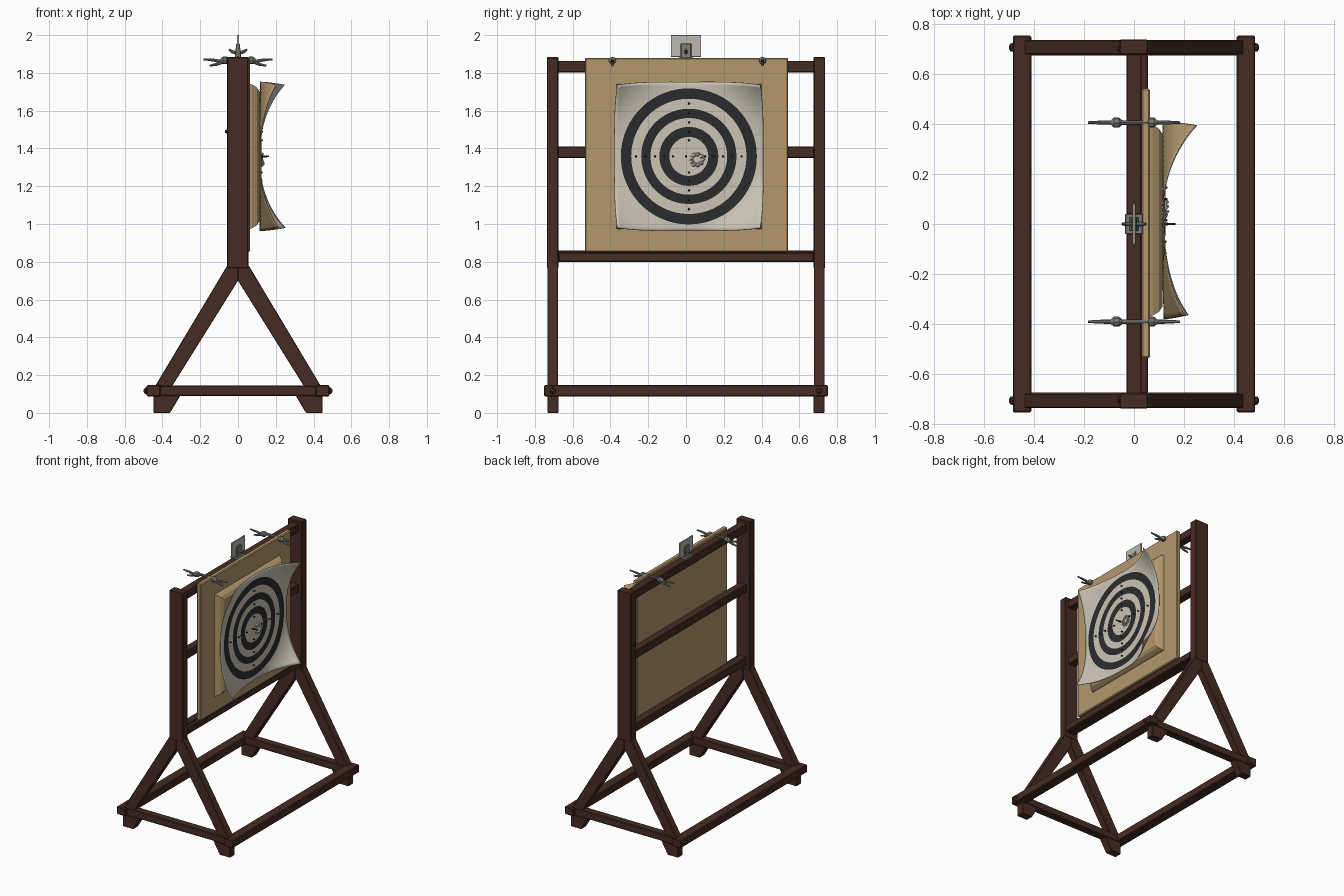
import bpy, bmesh, math, random
from mathutils import Vector

if "Cube" in bpy.data.objects:
    bpy.data.objects.remove(bpy.data.objects["Cube"])
random.seed(4)

def mat(name, c):
    m = bpy.data.materials.new(name)
    m.diffuse_color = (*c, 1)
    m.use_nodes = True
    m.node_tree.nodes["Principled BSDF"].inputs["Base Color"].default_value = m.diffuse_color
    return m

WOOD = mat("dark brown wood", (0.062, 0.025, 0.017))
TAN = mat("tan cardboard", (0.45, 0.31, 0.15))
PAPER = mat("off white paper", (0.60, 0.55, 0.46))
INK = mat("black ink", (0.022, 0.024, 0.026))
METAL = mat("grey metal", (0.20, 0.20, 0.18))
PLATE = mat("pale metal", (0.50, 0.48, 0.43))

def make(name, verts, faces, *mats, bevel=0, smooth=False):
    me = bpy.data.meshes.new(name)
    me.from_pydata(verts, [], faces)
    bm = bmesh.new()
    bm.from_mesh(me)
    bmesh.ops.recalc_face_normals(bm, faces=bm.faces)
    bm.to_mesh(me)
    bm.free()
    for m in mats:
        me.materials.append(m)
    ob = bpy.data.objects.new(name, me)
    bpy.context.collection.objects.link(ob)
    if bevel:
        b = ob.modifiers.new("bevel", 'BEVEL')
        b.width, b.segments = bevel, 1
    if smooth:
        for p in me.polygons:
            p.use_smooth = True
    return ob

def prism(name, pts, y0, y1, m, bevel=0.005):
    """Profile in x,z extruded along y."""
    n = len(pts)
    v = [(x, y0, z) for x, z in pts] + [(x, y1, z) for x, z in pts]
    f = [list(range(n)), list(range(n, 2 * n))]
    f += [[i, (i + 1) % n, n + (i + 1) % n, n + i] for i in range(n)]
    return make(name, v, f, m, bevel=bevel)

def box(name, x0, x1, y0, y1, z0, z1, m, bevel=0.005):
    return prism(name, [(x0, z0), (x1, z0), (x1, z1), (x0, z1)], y0, y1, m, bevel)

def rod(name, pts, radii, m, n=8):
    """Tube through points with a radius at each one."""
    pts = [Vector(p) for p in pts]
    v, f = [], []
    for i, p in enumerate(pts):
        d = (pts[min(i + 1, len(pts) - 1)] - pts[max(i - 1, 0)]).normalized()
        a = d.cross(Vector((0.1, 1, 0.05))).normalized()
        if a.length < 0.5:
            a = Vector((1, 0, 0))
        b = d.cross(a)
        for k in range(n):
            t = 2 * math.pi * k / n
            v.append(p + (a * math.cos(t) + b * math.sin(t)) * radii[i])
    for i in range(len(pts) - 1):
        for k in range(n):
            f.append([i * n + k, i * n + (k + 1) % n, (i + 1) * n + (k + 1) % n, (i + 1) * n + k])
    f += [list(range(n)), list(range(len(v) - n, len(v)))]
    return make(name, v, f, m)

# --- Wooden stand: two mirrored ends ---
for s in (-1, 1):
    side = "left" if s < 0 else "right"
    ys = lambda a, b: sorted((s * a, s * b))
    box(side + "_post", -0.058, 0.056, *ys(0.675, 0.737), 0.765, 1.885, WOOD)
    box(side + "_base_beam", -0.45, 0.45, *ys(0.673, 0.733), 0.09, 0.145, WOOD)
    for q in (-1, 1):
        prism(side + "_leg", [(q * 0.057, 0.78), (0, 0.78), (0, 0.70), (q * 0.35, 0.14),
                              (q * 0.44, 0.14)], *ys(0.678, 0.734), WOOD, 0.003)
        prism(side + "_foot", [(q * 0.447, 0), (q * 0.36, 0), (q * 0.305, 0.092),
                               (q * 0.447, 0.092)], *ys(0.675, 0.733), WOOD, 0.003)
        # bolt heads on the base corners
        rod("base_bolt", [(q * 0.48, s * 0.705, 0.117), (q * 0.492, s * 0.705, 0.117),
                          (q * 0.499, s * 0.705, 0.117)], [0.018, 0.016, 0.007], WOOD)
    rod("post_bolt", [(-0.055, s * 0.70, 1.49), (-0.068, s * 0.70, 1.49)], [0.012, 0.008], WOOD)
    # long base rails along y
    box(side + "_long_rail", *sorted((s * 0.41, s * 0.484)), -0.752, 0.752, 0.088, 0.147, WOOD)

# Cross rails between the posts
for nm, z in (("top_rail", 1.833), ("middle_rail", 1.38), ("bottom_rail", 0.83)):
    box(nm, -0.03, 0.03, -0.69, 0.69, z - 0.031, z + 0.031, WOOD)
box("board_ledge", 0.02, 0.056, -0.675, 0.675, 0.80, 0.85, WOOD)

# --- Cardboard backing ---
box("backing_board", 0.03, 0.064, -0.535, 0.54, 0.852, 1.88, TAN, 0.006)

# Raised padding that swells from the board to the paper
CY, CZ, H = 0.015, 1.358, 0.395
steps = [(0.060, 0.385), (0.075, 0.38), (0.10, 0.365), (0.113, 0.345)]
pv, pf = [], []
for x, h in steps:
    pv += [(x, CY + a * h, CZ + b * h) for a, b in ((-1, -1), (1, -1), (1, 1), (-1, 1))]
for i in range(len(steps) - 1):
    pf += [[i * 4 + k, i * 4 + (k + 1) % 4, i * 4 + 4 + (k + 1) % 4, i * 4 + 4 + k] for k in range(4)]
pf += [[0, 1, 2, 3], [12, 13, 14, 15]]
make("raised_padding", pv, pf, TAN)

# --- Paper target with curled corners ---
CURL = {(1, 1): 0.125, (-1, 1): 0.085, (1, -1): 0.13, (-1, -1): 0.10}

def paper_x(y, z):
    u, v = (y - CY) / H, (z - CZ) / H
    k = max(0, abs(u) + abs(v) - 1.05) / 0.95
    a = CURL[(1 if u >= 0 else -1, 1 if v >= 0 else -1)]
    return 0.120 + a * k ** 2.2 + 0.002 * math.sin(5 * u + 3 * v)

N = 40
gv, gf = [], []
for i in range(N + 1):
    for j in range(N + 1):
        u, v = 2 * i / N - 1, 2 * j / N - 1
        y, z = CY + u * H, CZ + v * H
        k = max(0, abs(u) + abs(v) - 1.05) / 0.95
        pull = 1 - 0.045 * k ** 3          # corners draw inward as they curl
        gv.append((paper_x(y, z), CY + u * H * pull, CZ + v * H * pull))
for i in range(N):
    for j in range(N):
        a = i * (N + 1) + j
        gf.append([a, a + N + 1, a + N + 2, a + 1])
paper = make("target_paper", gv, gf, PAPER, TAN, smooth=True)
if paper.data.polygons[N * N // 2].normal.x < 0:
    paper.data.flip_normals()
sol = paper.modifiers.new("thickness", 'SOLIDIFY')
sol.thickness, sol.offset, sol.material_offset = 0.004, -1, 1

# Printed rings lying just over the paper
for nm, r0, r1 in (("outer_ring", 0.305, 0.36), ("middle_ring", 0.203, 0.252), ("inner_ring", 0.103, 0.156)):
    S, R = 96, 3
    rv, rf = [], []
    for i in range(S):
        t = 2 * math.pi * i / S
        for j in range(R + 1):
            r = r0 + (r1 - r0) * j / R
            y, z = CY + r * math.cos(t), CZ + r * math.sin(t)
            rv.append((paper_x(y, z) + 0.003, y, z))
    for i in range(S):
        for j in range(R):
            a, b = i * (R + 1) + j, ((i + 1) % S) * (R + 1) + j
            rf.append([a, b, b + 1, a + 1])
    ring = make(nm, rv, rf, INK, smooth=True)
    if ring.data.polygons[0].normal.x < 0:
        ring.data.flip_normals()

# Small pins along the two axes of the target
for k in range(4):
    for r in (0.085, 0.13, 0.18, 0.23, 0.28):
        y, z = CY + r * math.cos(k * math.pi / 2), CZ + r * math.sin(k * math.pi / 2)
        x = paper_x(y, z)
        rod("score_pin", [(x, y, z), (x + 0.012, y, z)], [0.006, 0.004], INK, 6)
rod("centre_pin", [(0.11, 0, CZ), (0.165, 0, CZ)], [0.007, 0.004], INK, 6)

# Torn paper scraps around the centre
for i in range(9):
    t = i * 0.7
    y, z = 0.055 + 0.03 * math.cos(t), 1.34 + 0.028 * math.sin(t)
    rod("torn_scrap", [(0.118, y, z), (0.128 + random.random() * 0.012, y + 0.012, z + 0.004)],
        [0.014, 0.005], PAPER, 5)

# --- Clamps holding the board to the top rail ---
for y in (-0.39, 0.405):
    for s in (-1, 1):
        rod("clamp_handle", [(s * 0.03, y, 1.872), (s * 0.08, y, 1.858), (s * 0.13, y, 1.868),
                             (s * 0.183, y, 1.872)], [0.008, 0.009, 0.008, 0.005], METAL)
        rod("clamp_lever", [(s * 0.075, y, 1.86), (s * 0.115, y, 1.845), (s * 0.15, y, 1.838)],
            [0.009, 0.008, 0.005], METAL)
        rod("clamp_knob", [(s * 0.045, y, 1.866), (s * 0.06, y, 1.866), (s * 0.08, y, 1.866),
                           (s * 0.095, y, 1.866)], [0.008, 0.02, 0.02, 0.007], METAL)
    rod("clamp_bar", [(-0.05, y, 1.873), (0.07, y, 1.873)], [0.009, 0.009], METAL)

# --- Small plate and its clip on top ---
box("top_plate", -0.005, 0.005, -0.08, 0.08, 1.885, 2.0, PLATE, 0.001)
prism("plate_clip", [(-0.022, 1.862), (0.022, 1.862), (0.014, 1.90), (0.010, 1.955),
                     (-0.010, 1.955), (-0.014, 1.90)], -0.028, 0.028, METAL, 0.003)
for s in (-1, 1):
    rod("clip_wing", [(s * 0.005, 0, 1.905), (s * 0.03, 0, 1.912), (s * 0.048, 0, 1.925)],
        [0.009, 0.009, 0.005], METAL)
box("clip_base", -0.035, 0.035, -0.04, 0.04, 1.862, 1.882, METAL, 0.003)
